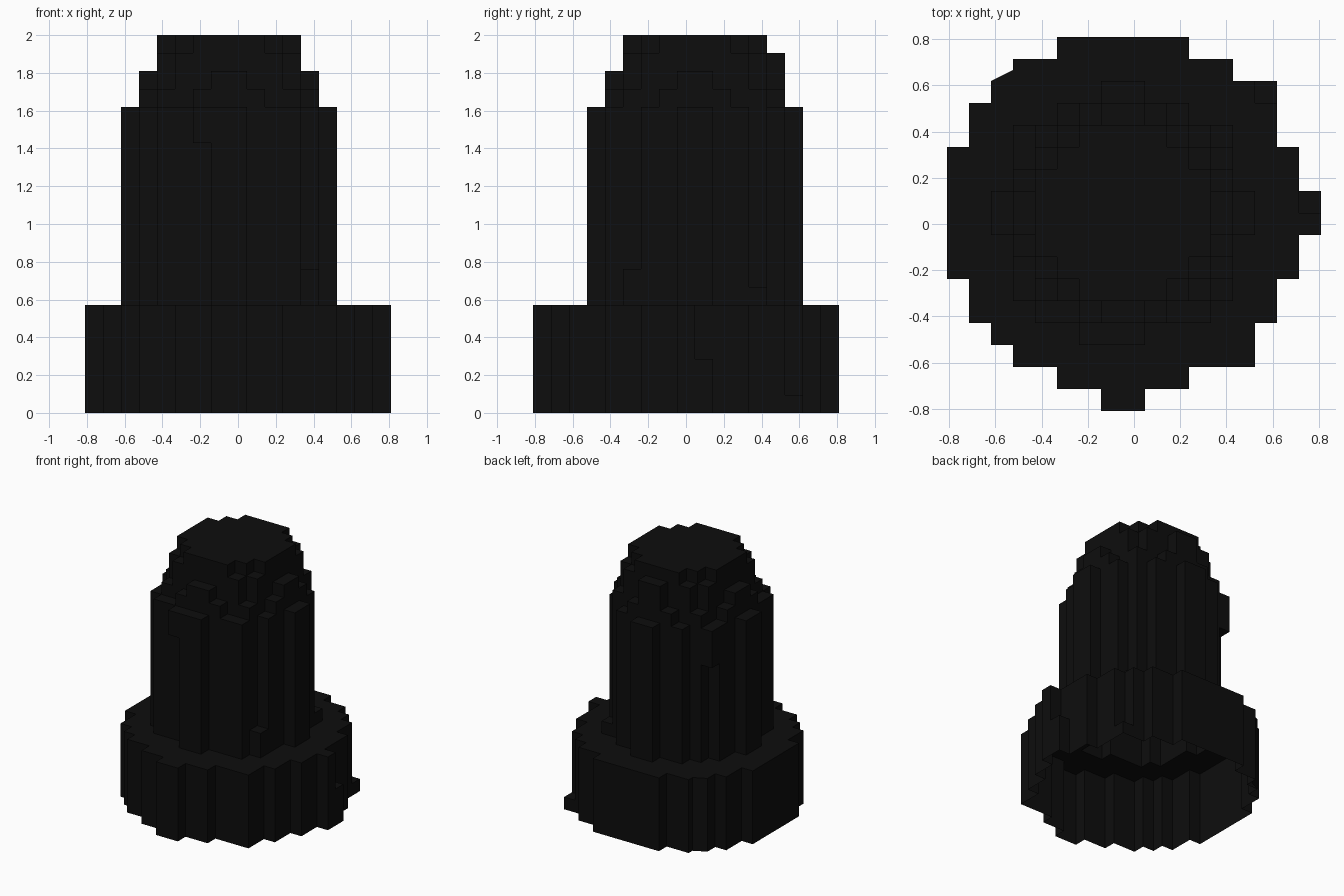
import bpy, bmesh

if "Cube" in bpy.data.objects:
    bpy.data.objects.remove(bpy.data.objects["Cube"])

U = 2 / 21                      # block size
CX, CY = -U / 2, U / 2          # axis of the round stack

mat = bpy.data.materials.new("black")
mat.diffuse_color = (0.004, 0.004, 0.004, 1)
mat.use_nodes = True
mat.node_tree.nodes["Principled BSDF"].inputs["Base Color"].default_value = mat.diffuse_color

blocks = set()


def disc(r2, z0, z1):
    """Fill layers z0..z1-1 with the blocks whose centre lies inside the circle."""
    for i in range(-9, 9):
        for j in range(-9, 9):
            if (i + .5) ** 2 + (j + .5) ** 2 <= r2:
                column(i, j, z0, z1)


def column(i, j, z0, z1):
    blocks.update((i, j, k) for k in range(z0, z1))


# Stepped profile: wide base, tall body, rounded crown
for r2, z0, z1 in [(64, 0, 6), (32, 6, 17), (26, 17, 18), (22, 18, 19),
                   (20.4, 19, 20), (18, 20, 21)]:
    disc(r2, z0, z1)

# Stray blocks on the base rim
for i, j, h in [(8, -1, 6), (8, 0, 3), (-1, -9, 6), (0, -9, 6), (6, 5, 1), (5, -7, 6)]:
    column(i, j, 0, h)
# Stray blocks on the body and crown
for i, j, z0, z1 in [(4, -4, 6, 8), (4, 3, 6, 7), (3, -5, 6, 17), (-5, -4, 6, 17),
                     (-4, -5, 6, 17), (-5, 3, 14, 17), (-2, -6, 15, 17),
                     (-1, 4, 19, 20), (0, 4, 19, 20)]:
    column(i, j, z0, z1)


def finish(name, bm):
    mesh = bpy.data.meshes.new(name)
    bm.to_mesh(mesh)
    bm.free()
    mesh.materials.append(mat)
    ob = bpy.data.objects.new(name, mesh)
    bpy.context.collection.objects.link(ob)


def shell(name, z0, z1):
    """Outer skin of the blocks between two layers, open underneath the model."""
    bm = bmesh.new()
    verts = {}

    def vert(c):
        if c not in verts:
            verts[c] = bm.verts.new((CX + c[0] * U, CY + c[1] * U, c[2] * U))
        return verts[c]

    for b in blocks:
        if not z0 <= b[2] < z1:
            continue
        for axis in range(3):
            for side in (0, 1):
                n = list(b)
                n[axis] += 2 * side - 1
                if tuple(n) in blocks or n[2] < 0:
                    continue
                u, v = (axis + 1) % 3, (axis + 2) % 3
                loop = []
                for du, dv in [(0, 0), (1, 0), (1, 1), (0, 1)]:
                    c = list(b)
                    c[axis] += side
                    c[u] += du
                    c[v] += dv
                    loop.append(vert(tuple(c)))
                bm.faces.new(loop if side else loop[::-1])
    # merge coplanar block sides into large flat faces
    bmesh.ops.dissolve_limit(bm, angle_limit=0.01, verts=bm.verts[:], edges=bm.edges[:])
    bmesh.ops.triangulate(bm, faces=bm.faces[:])
    finish(name, bm)


shell("base", 0, 6)
shell("body", 6, 17)
shell("crown", 17, 21)

# Small slanted filler in one corner of the base
bm = bmesh.new()
pts = [(-6.5 * U, 6.5 * U), (-5.5 * U, 6.5 * U), (-5.5 * U, 7 * U)]
lo = [bm.verts.new((x, y, 0)) for x, y in pts]
hi = [bm.verts.new((x, y, 6 * U)) for x, y in pts]
bm.faces.new(hi)
bm.faces.new((lo[2], lo[0], hi[0], hi[2]))
finish("corner_filler", bm)
